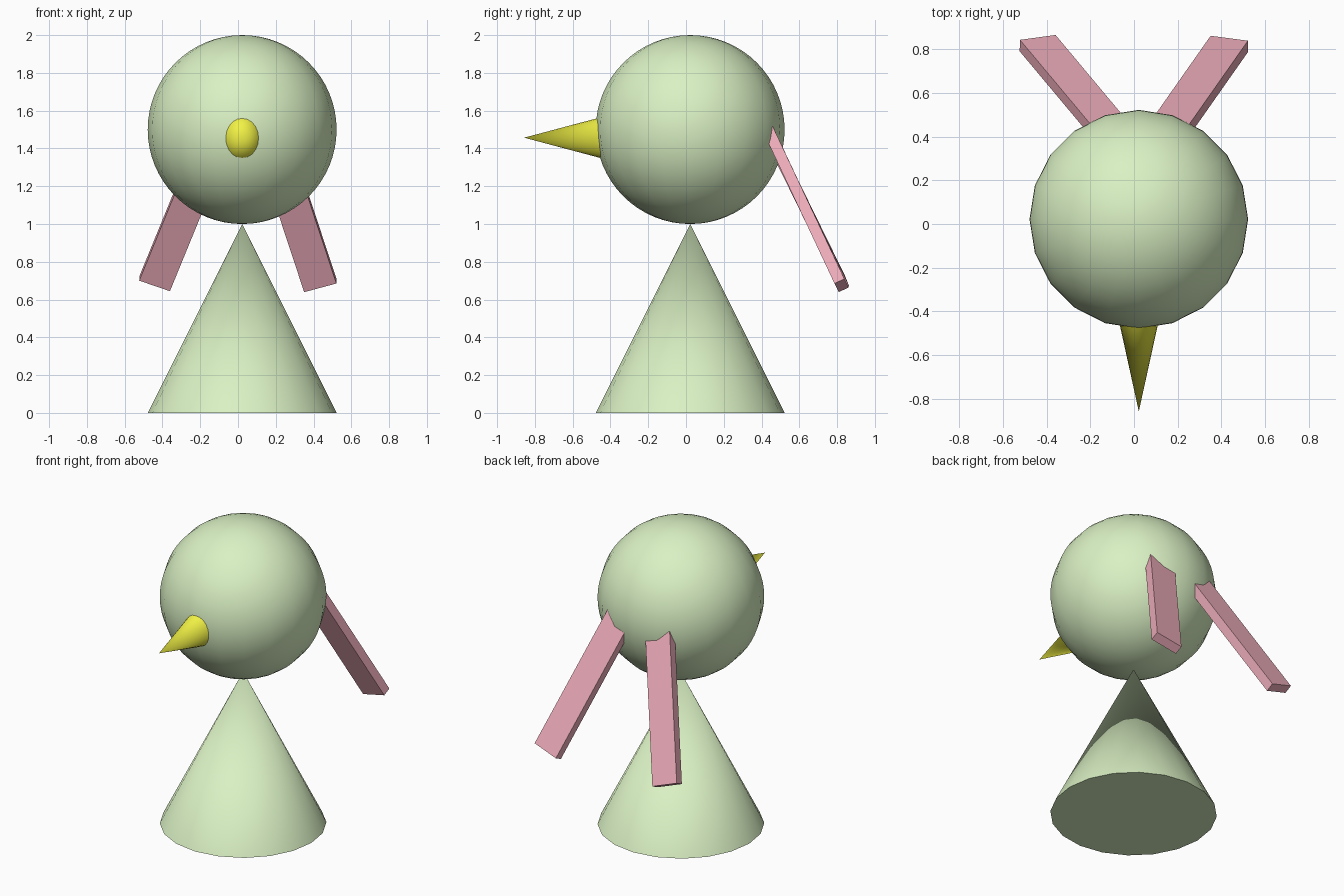
import bpy
import math
from mathutils import Vector

if "Cube" in bpy.data.objects:
    bpy.data.objects.remove(bpy.data.objects["Cube"])

CX = CY = 0.022  # body axis


def material(name, rgb):
    mat = bpy.data.materials.new(name)
    mat.diffuse_color = (*rgb, 1)
    mat.use_nodes = True
    mat.node_tree.nodes["Principled BSDF"].inputs["Base Color"].default_value = mat.diffuse_color
    return mat


green = material("green", (0.70, 0.88, 0.55))
yellow = material("yellow", (0.88, 0.88, 0.06))
pink = material("pink", (0.86, 0.42, 0.50))


def finish(name, mat, smooth=True):
    obj = bpy.context.object
    obj.name = name
    obj.data.materials.append(mat)
    if smooth:
        bpy.ops.object.shade_smooth_by_angle(angle=math.radians(40))
    return obj


# Cone body
bpy.ops.mesh.primitive_cone_add(vertices=20, radius1=0.5, radius2=0, depth=1,
                                location=(CX, CY, 0.5))
finish("body", green)

# Round head
bpy.ops.mesh.primitive_uv_sphere_add(segments=20, ring_count=32, radius=0.5,
                                     location=(CX, CY, 1.5))
finish("head", green)

# Beak: oval cone pointing to the front, its base buried in the head
length = 0.6
bpy.ops.mesh.primitive_cone_add(vertices=20, radius1=1, radius2=0, depth=length,
                                location=(CX, -0.857 + length / 2, 1.457),
                                rotation=(math.pi / 2, 0, 0))
bpy.context.object.scale = (0.22 * length, 0.266 * length, 1)
bpy.ops.object.transform_apply(location=False, rotation=False, scale=True)
finish("beak", yellow)


# Tail feathers: slanted slabs set by their two lower front corners and direction
def feather(name, outer, inner, direction, length=1.0, thickness=0.058):
    outer, inner = Vector(outer), Vector(inner)
    d = Vector(direction).normalized()
    w = inner - outer
    w -= d * w.dot(d)
    t = d.cross(w).normalized()
    if t.y < 0:
        t = -t
    centre = outer + w / 2 + d * length / 2 + t * thickness / 2
    bpy.ops.mesh.primitive_cube_add(size=1)
    obj = finish(name, pink, smooth=False)
    for v in obj.data.vertices:
        v.co = centre + w * v.co.x + t * thickness * v.co.y + d * length * v.co.z
    if t.dot(d.cross(w)) < 0:
        obj.data.flip_normals()


feather("tail_feather_right", (0.521, 0.786, 0.685), (0.35, 0.808, 0.64), (-0.33, -0.47, 1))
feather("tail_feather_left", (-0.523, 0.790, 0.700), (-0.36, 0.812, 0.645), (0.41, -0.49, 1))
